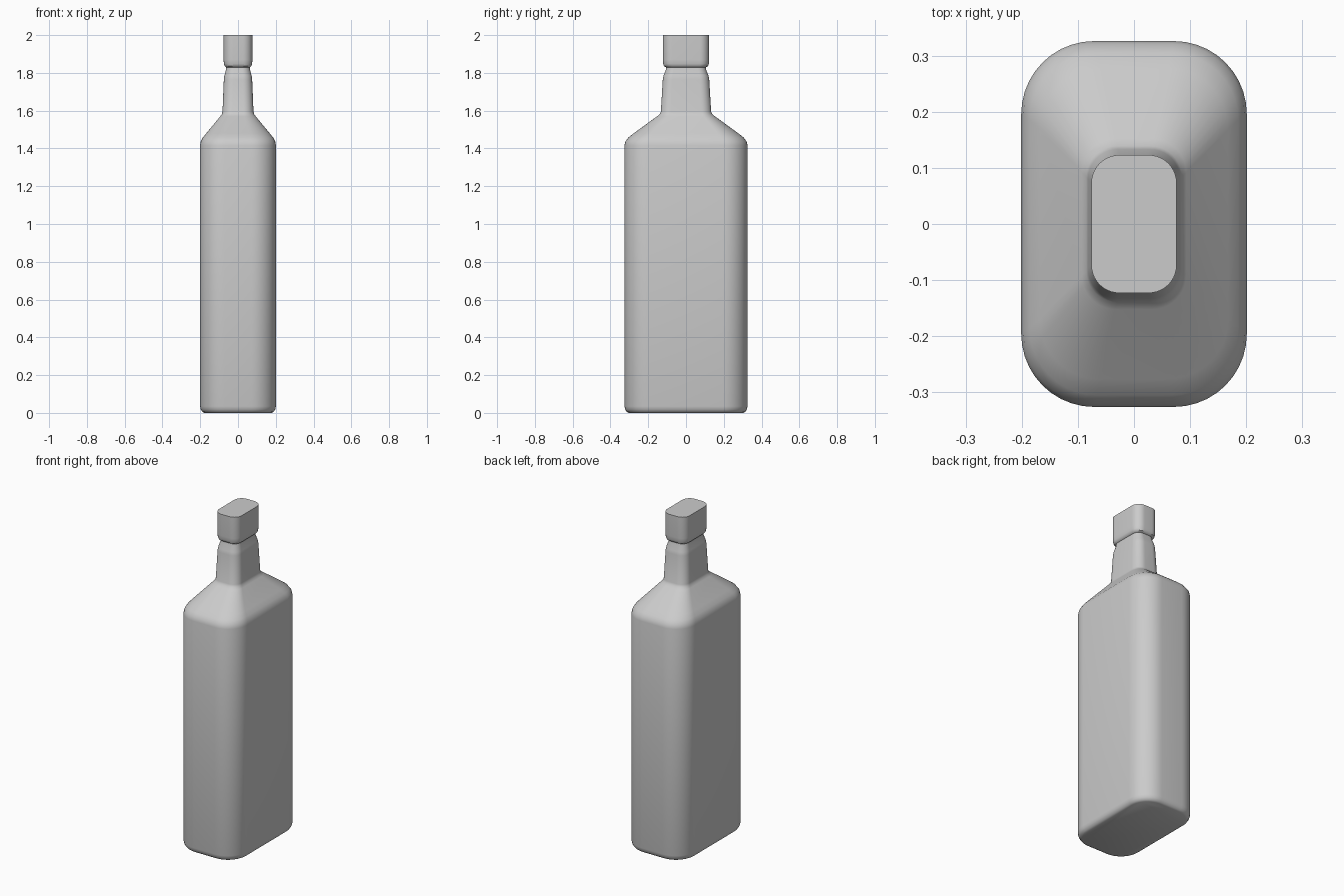
import bpy, bmesh, math


def ring_points(hx, hy, r, z, n=10):
    # rounded rectangle outline, n segments per corner
    pts = []
    for k, (sx, sy) in enumerate([(1, 1), (-1, 1), (-1, -1), (1, -1)]):
        for i in range(n + 1):
            a = math.pi / 2 * (k + i / n)
            pts.append((sx * (hx - r) + r * math.cos(a),
                        sy * (hy - r) + r * math.sin(a), z))
    return pts


def loft(name, sections):
    # skin a stack of rounded rectangles and cap both ends
    bm = bmesh.new()
    rings = [[bm.verts.new(p) for p in ring_points(*s)] for s in sections]
    for a, b in zip(rings, rings[1:]):
        for i in range(len(a)):
            j = (i + 1) % len(a)
            bm.faces.new((a[i], a[j], b[j], b[i]))
    bm.faces.new(rings[0][::-1])
    bm.faces.new(rings[-1])
    mesh = bpy.data.meshes.new(name)
    bm.to_mesh(mesh)
    bm.free()
    ob = bpy.data.objects.new(name, mesh)
    bpy.context.collection.objects.link(ob)
    bpy.ops.object.select_all(action='DESELECT')
    ob.select_set(True)
    bpy.context.view_layer.objects.active = ob
    bpy.ops.object.shade_smooth_by_angle(angle=math.radians(40))
    return ob


# bottle: base, body, shoulder and neck (half width, half depth, corner radius, z)
loft("bottle", [
    (0.178, 0.303, 0.11, 0.0),
    (0.189, 0.314, 0.12, 0.006),
    (0.197, 0.322, 0.127, 0.018),
    (0.201, 0.326, 0.13, 0.035),
    (0.201, 0.326, 0.13, 1.415),
    (0.197, 0.321, 0.128, 1.437),
    (0.186, 0.305, 0.12, 1.458),
    (0.168, 0.277, 0.108, 1.48),
    (0.093, 0.152, 0.06, 1.571),
    (0.085, 0.139, 0.055, 1.582),
    (0.082, 0.133, 0.053, 1.595),
    (0.075, 0.123, 0.05, 1.765),
    (0.072, 0.119, 0.048, 1.785),
    (0.064, 0.107, 0.043, 1.815),
    (0.062, 0.104, 0.042, 1.84),
])

# stopper
loft("cap", [
    (0.062, 0.104, 0.042, 1.828),
    (0.071, 0.117, 0.046, 1.836),
    (0.075, 0.121, 0.049, 1.848),
    (0.076, 0.123, 0.05, 1.87),
    (0.076, 0.123, 0.05, 2.0),
])
